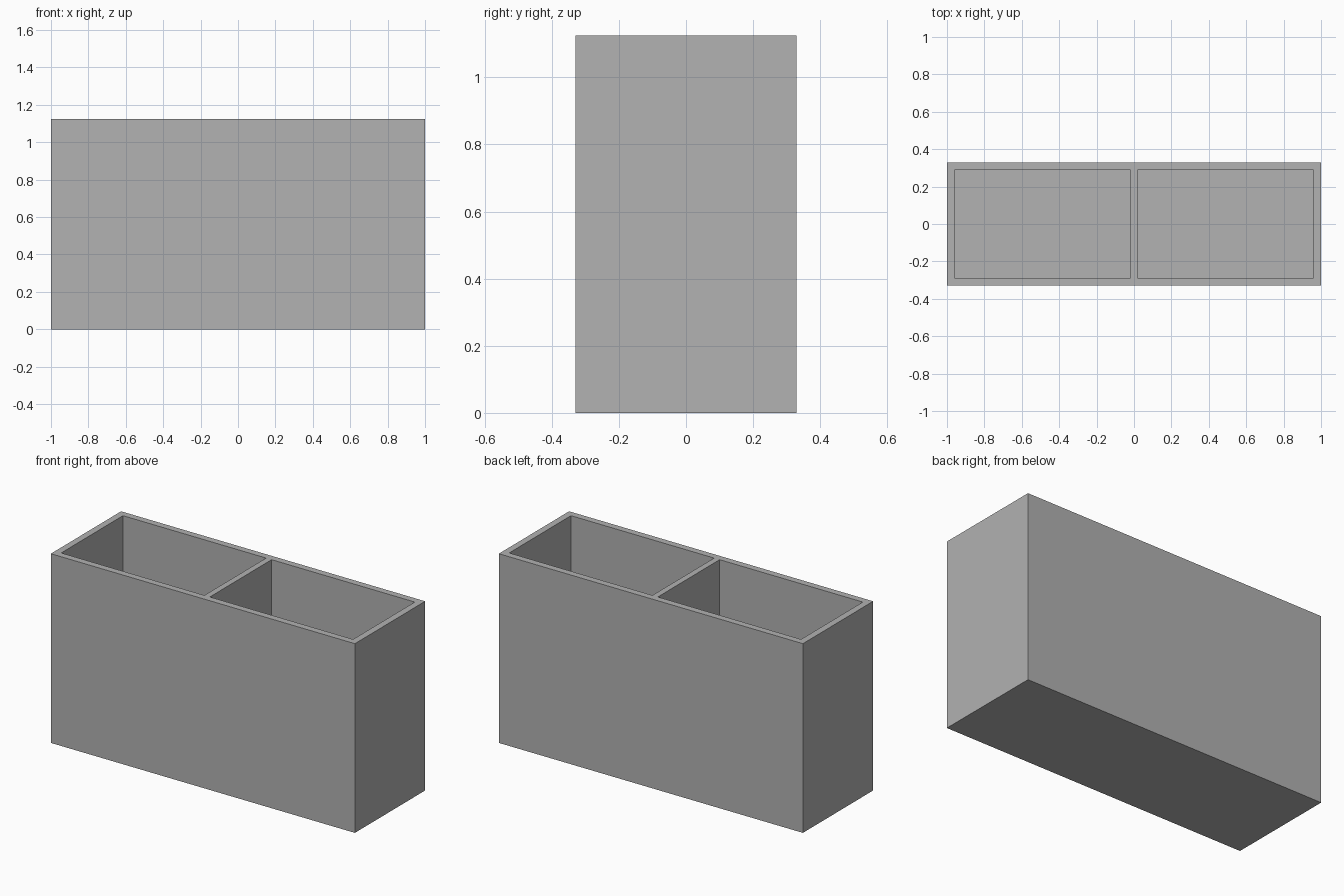
import bpy

if "Cube" in bpy.data.objects:
    bpy.data.objects.remove(bpy.data.objects["Cube"], do_unlink=True)

LENGTH, DEPTH, HEIGHT = 2.0, 0.66, 1.125
WALL, FLOOR, DIVIDER = 0.04, 0.04, 0.036


def box(name, size, centre):
    bpy.ops.mesh.primitive_cube_add(size=1, location=centre)
    obj = bpy.context.object
    obj.name = name
    obj.scale = size
    bpy.ops.object.transform_apply(location=True, rotation=False, scale=True)
    return obj


# Plain grey finish
grey = bpy.data.materials.new("plain grey")
grey.use_nodes = True
colour = (0.445, 0.445, 0.445, 1)
grey.diffuse_color = colour
grey.node_tree.nodes["Principled BSDF"].inputs["Base Color"].default_value = colour

# Solid outer block
body = box("two_compartment_box", (LENGTH, DEPTH, HEIGHT), (0, 0, HEIGHT / 2))
body.data.materials.append(grey)

# Two open compartments either side of the divider
inner_length = (LENGTH - DIVIDER) / 2 - WALL
inner_height = HEIGHT - FLOOR + 0.1
for side in (-1, 1):
    cutter = box("compartment_cutter",
                 (inner_length, DEPTH - 2 * WALL, inner_height),
                 (side * (DIVIDER + inner_length) / 2, 0, FLOOR + inner_height / 2))
    cutter.hide_render = True
    cutter.data.materials.append(grey)
    cut = body.modifiers.new("compartment", 'BOOLEAN')
    cut.operation = 'DIFFERENCE'
    cut.solver = 'EXACT'
    cut.object = cutter
    bpy.context.view_layer.objects.active = body
    bpy.ops.object.modifier_apply(modifier=cut.name)
    bpy.data.objects.remove(cutter, do_unlink=True)
